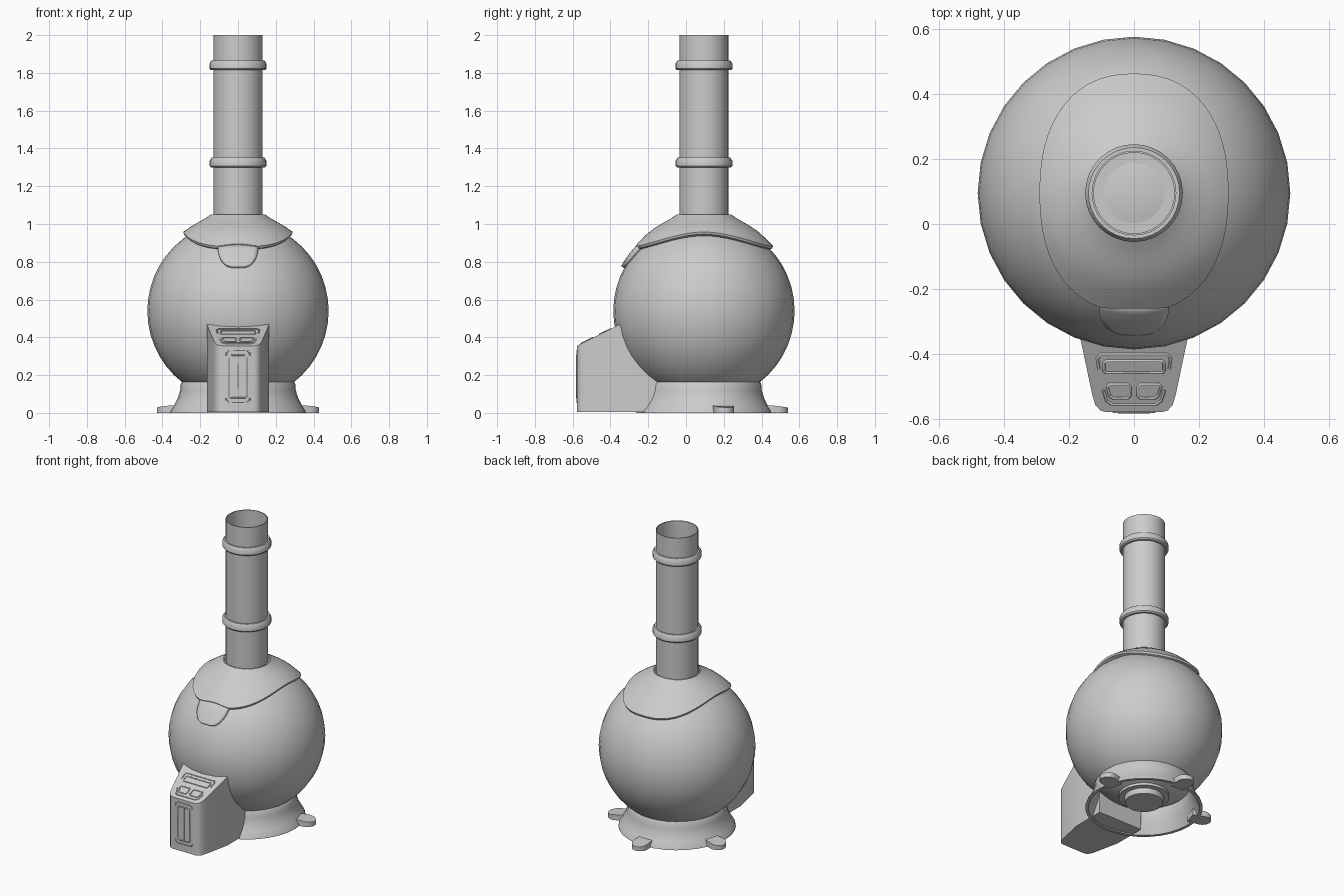
import bpy, bmesh, math
from mathutils import Vector

if "Cube" in bpy.data.objects:
    bpy.data.objects.remove(bpy.data.objects["Cube"])

CY = 0.095            # y of the vertical axis of the body
CZ, R = 0.54, 0.48    # body centre height and radius


def finish(name, bm, angle=35):
    bmesh.ops.remove_doubles(bm, verts=bm.verts, dist=1e-5)
    bmesh.ops.recalc_face_normals(bm, faces=bm.faces)
    me = bpy.data.meshes.new(name)
    bm.to_mesh(me)
    bm.free()
    ob = bpy.data.objects.new(name, me)
    bpy.context.collection.objects.link(ob)
    bpy.ops.object.select_all(action='DESELECT')
    ob.select_set(True)
    bpy.context.view_layer.objects.active = ob
    bpy.ops.object.shade_smooth_by_angle(angle=math.radians(angle))
    return ob


def skin(bm, rings, wrap=True):
    """Bridge consecutive rows of points with quads."""
    rows = [[bm.verts.new(p) for p in ring] for ring in rings]
    n = len(rows[0])
    for a, b in zip(rows, rows[1:]):
        for i in range(n if wrap else n - 1):
            j = (i + 1) % n
            bm.faces.new((a[i], a[j], b[j], b[i]))


def lathe(name, profile, n=32, closed=False):
    if closed:
        profile = profile + profile[:1]
    bm = bmesh.new()
    skin(bm, [[(r * math.cos(2 * math.pi * i / n), CY + r * math.sin(2 * math.pi * i / n), z)
               for i in range(n)] for r, z in profile])
    bmesh.ops.dissolve_degenerate(bm, edges=bm.edges, dist=1e-6)
    return finish(name, bm)


def prism(name, outline, z0, top):
    """Extrude a plan outline from z0 up to the height top(x, y)."""
    bm = bmesh.new()
    lo = [bm.verts.new((x, y, z0)) for x, y in outline]
    hi = [bm.verts.new((x, y, top(x, y))) for x, y in outline]
    bm.faces.new(lo)
    bm.faces.new(hi)
    for i in range(len(lo)):
        j = (i + 1) % len(lo)
        bm.faces.new((lo[i], lo[j], hi[j], hi[i]))
    return finish(name, bm)


# round body
bm = bmesh.new()
bmesh.ops.create_uvsphere(bm, u_segments=32, v_segments=24, radius=R)
bmesh.ops.translate(bm, verts=bm.verts, vec=(0, CY, CZ))
finish("body", bm)

# chimney pipe and its two bands
lathe("chimney_pipe", [(0, 1.0), (.13, 1.0), (.13, 2.0), (.124, 2.0), (.124, 1.01), (0, 1.01)])
for k, z in enumerate((1.325, 1.84)):
    lathe(f"pipe_band_{k + 1}", [(.128, z - .026), (.142, z - .026), (.15, z - .018), (.15, z + .01),
                                 (.14, z + .026), (.128, z + .026)], closed=True)

# flared hollow base and the plug beneath the body
lathe("base_ring", [(.295, .165), (.303, .155), (.306, .12), (.318, .08), (.338, .04), (.355, .015), (.36, 0),
                    (.34, 0), (.32, .04), (.30, .08), (.286, .12), (.28, .165)], closed=True)
lathe("bottom_plug", [(0, .035), (.115, .035), (.12, .045), (.12, .07), (.155, .07), (.155, .11)])

# three feet
for k, deg in enumerate((16, 90, 164)):
    a = math.radians(deg)
    u, v = Vector((math.cos(a), math.sin(a))), Vector((-math.sin(a), math.cos(a)))
    pts = [(.31, -.045), (.39, -.052)]
    pts += [(.39 + .055 * math.cos(t), .052 * math.sin(t))
            for t in [math.radians(d) for d in range(-75, 90, 15)]]
    pts += [(.39, .052), (.31, .045)]
    outline = [tuple(u * p + v * q + Vector((0, CY))) for p, q in pts]
    prism(f"foot_{k + 1}", outline, 0,
          lambda x, y: .042 - .16 * max(0, math.hypot(x, y - CY) - .36))

# collar hood: flared shell with a rounded oblong rim
PROF = [(.145, 1.05), (.165, 1.035), (.2, 1.015), (.25, .986), (.29, .958), (.33, .92), (.37, .88)]


def hood_z(r):
    for (r0, z0), (r1, z1) in zip(PROF, PROF[1:]):
        if r <= r1:
            return z0 + (z1 - z0) * (r - r0) / (r1 - r0)
    return PROF[-1][1]


N = 64
rim = []
for i in range(N):
    c, s = math.cos(2 * math.pi * i / N), math.sin(2 * math.pi * i / N)
    r = ((abs(c) / .29) ** 2.3 + (abs(s) / .367) ** 2.3) ** (-1 / 2.3)
    if s < 0:
        r = min(r, .355 / -s)
    rim.append((c, s, r))
rings = [[(c * .135, CY + s * .135, .99) for c, s, r in rim],
         [(c * .137, CY + s * .137, 1.05) for c, s, r in rim]]
for k in range(9):
    ring = []
    for c, s, r in rim:
        q = .145 + (r - .145) * k / 8
        ring.append((c * q, CY + s * q, hood_z(q)))
    rings.append(ring)
rings.append([(c * r * .985, CY + s * r * .985, hood_z(r) - .012) for c, s, r in rim])
rings.append([(c * r * .85, CY + s * r * .85, hood_z(r) - .03) for c, s, r in rim])
bm = bmesh.new()
skin(bm, rings)
finish("collar_hood", bm)

# rounded tab under the front of the hood
rows = []
for z, w in [(.90, .107), (.87, .107), (.845, .104), (.82, .095), (.80, .081), (.785, .062), (.776, .035)]:
    rows.append([(x, CY - math.sqrt(.498 ** 2 - x * x - (z - CZ) ** 2), z)
                 for x in [w * (i / 5 - 1) for i in range(11)]])
bm = bmesh.new()
skin(bm, rows, wrap=False)
tab = finish("hood_tab", bm)
m = tab.modifiers.new("thickness", 'SOLIDIFY')
m.thickness = .02
m.offset = -1 if tab.data.polygons[0].normal.y < 0 else 1

# front feeder box with a sloping top
half = [(.165, -.13), (.165, -.35), (.128, -.525), (.119, -.555), (.104, -.572), (.085, -.578)]


def slope(x, y):
    return .355 + .5 * (y + .578)


prism("front_box", half + [(-x, y) for x, y in reversed(half)], .006, slope)


# raised trim lines on the box
def trim(name, pts, place, closed=True, cut=.012):
    out, n = [], len(pts)
    for i in range(n):
        p = Vector(pts[i])
        if not closed and i in (0, n - 1):
            out.append(p)
            continue
        for q in (Vector(pts[i - 1]), Vector(pts[(i + 1) % n])):
            out.append(p + (q - p).normalized() * cut)
    cu = bpy.data.curves.new(name, 'CURVE')
    cu.dimensions = '3D'
    cu.bevel_depth, cu.bevel_resolution, cu.use_fill_caps = .0045, 1, True
    sp = cu.splines.new('POLY')
    sp.points.add(len(out) - 1)
    for p, q in zip(sp.points, out):
        p.co = (*place(q), 1)
    sp.use_cyclic_u = closed
    ob = bpy.data.objects.new(name, cu)
    bpy.context.collection.objects.link(ob)
    bpy.ops.object.select_all(action='DESELECT')
    ob.select_set(True)
    bpy.context.view_layer.objects.active = ob
    bpy.ops.object.convert(target='MESH')


def on_top(p):
    return (p.x, p.y, slope(p.x, p.y))


def on_front(p):
    return (p.x, -.577, p.y)


trim("top_slot", [(-.092, -.42), (.092, -.42), (.092, -.457), (-.092, -.457)], on_top, cut=.006)
trim("top_upper_bracket", [(-.108, -.445), (-.114, -.4), (.114, -.4), (.108, -.445)], on_top, False)
trim("top_lower_bracket", [(-.094, -.51), (-.08, -.554), (.08, -.554), (.094, -.51)], on_top, False)
for side, s in (("right", 1), ("left", -1)):
    trim(f"top_panel_{side}", [(s * .012, -.492), (s * .085, -.492), (s * .072, -.535), (s * .012, -.535)],
         on_top, cut=.008)
trim("front_slot", [(-.048, .08), (.048, .08), (.048, .305), (-.048, .305)], on_front)
trim("front_slot_bar", [(0, .085), (0, .3)], on_front, False)
trim("front_upper_bracket", [(-.062, .305), (-.062, .33), (.062, .33), (.062, .305)], on_front, False)
trim("front_lower_bracket", [(-.062, .08), (-.062, .055), (.062, .055), (.062, .08)], on_front, False)
